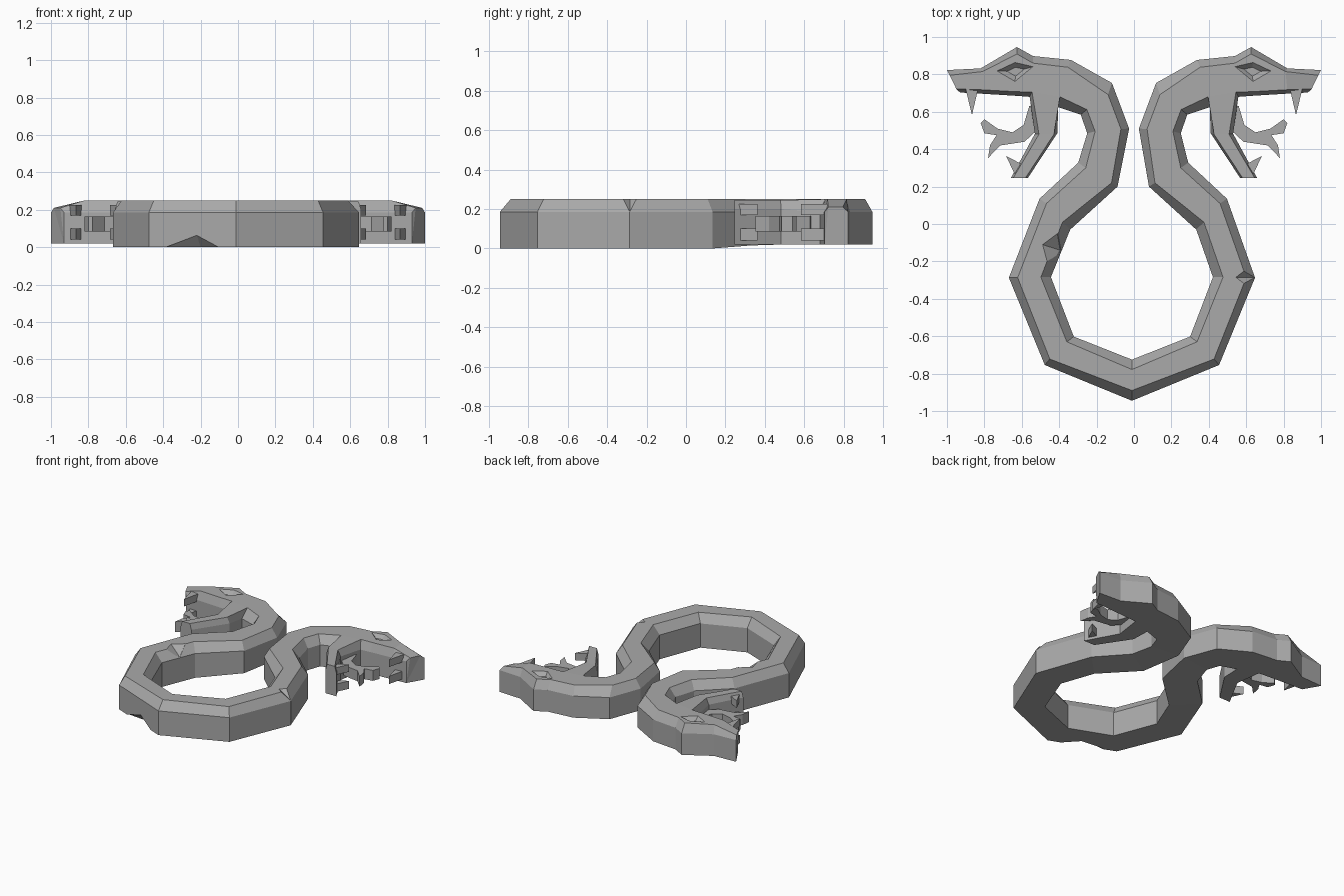
import bpy, bmesh
from mathutils import Vector

cube = bpy.data.objects.get("Cube")
if cube:
    bpy.data.objects.remove(cube, do_unlink=True)

GREY = (0.4, 0.4, 0.4, 1)
stone = bpy.data.materials.new("stone grey")
stone.use_nodes = True
stone.diffuse_color = GREY
stone.node_tree.nodes["Principled BSDF"].inputs["Base Color"].default_value = GREY


def finish(bm, name):
    bmesh.ops.remove_doubles(bm, verts=bm.verts, dist=0.001)
    bmesh.ops.recalc_face_normals(bm, faces=bm.faces)
    mesh = bpy.data.meshes.new(name)
    bm.to_mesh(mesh)
    bm.free()
    mesh.materials.append(stone)
    ob = bpy.data.objects.new(name, mesh)
    bpy.context.collection.objects.link(ob)
    return ob


def add_station(bm, flip, shift, ob, ot, it, ib, base, wall, top):
    """Six-point cross-section: flat base, upright walls, chamfered top."""
    corners = ((ob, base), (ob, wall), (ot, top), (it, top), (ib, wall), (ib, base))
    return [bm.verts.new((-x + shift if flip else x, y, z)) for (x, y), z in corners]


def loft(bm, stations, open_seg=None):
    for s, (a, b) in enumerate(zip(stations, stations[1:])):
        for k in range(6):
            if s == open_seg and k < 2:
                continue
            n = (k + 1) % 6
            bm.faces.new((a[k], a[n], b[n], b[k]))
    bm.faces.new(stations[-1])


# Outer foot, outer top, inner top, inner foot of each section from tail to snout
BODY = [
    ((-.011, -.945), (-.011, -.89), (-.011, -.778), (-.011, -.725)),
    ((.455, -.754), (.428, -.722), (.337, -.63), (.30, -.602)),
    ((.647, -.287), (.60, -.287), (.476, -.284), (.422, -.284)),
    ((.497, .135), (.46, .11), (.374, .01), (.333, -.03)),
    ((.29, .328), (.25, .30), (.112, .22), (.08, .20)),
    ((.25, .485), (.208, .495), (.07, .508), (.026, .51)),
    ((.285, .585), (.252, .612), (.139, .692), (.118, .754)),
    ((.405, .625), (.396, .68), (.353, .838), (.337, .877)),
    ((.558, .68), (.545, .705), (.54, .86), (.54, .898)),
    ((.64, .686), (.64, .708), (.626, .909), (.626, .946)),
    ((.82, .697), (.82, .718), (.81, .815), (.82, .832)),
    ((.93, .703), (.95, .722), (.985, .795), (1.0, .823)),
]
JAW = [
    ((.41, .485), (.428, .48), (.508, .48), (.53, .482)),
    ((.567, .247), (.58, .247), (.645, .247), (.658, .247)),
]

bm = bmesh.new()
for flip in (False, True):
    rows = []
    for i, pts in enumerate(BODY):
        shift = -.022 if i < 3 else -.008 if i < 5 else 0
        base = 0 if i < 4 else .015 if i == 4 else .02
        rows.append(add_station(bm, flip, shift, *pts, base, .185, .21 if i == 11 else .25))
    loft(bm, rows, open_seg=7)
    # Lower jaw grows out of the gap left under the cheek
    root = rows[7][:3] + rows[8][2::-1]
    loft(bm, [root] + [add_station(bm, flip, 0, *p, .02, .2, .245) for p in JAW])
bmesh.ops.triangulate(bm, faces=[f for f in bm.faces if len(f.verts) > 4])
serpent = finish(bm, "serpent_body")


def hull(bm, points):
    verts = [bm.verts.new(p) for p in points]
    bmesh.ops.convex_hull(bm, input=verts)


def carve(target, name, groups):
    for points in groups:
        bm = bmesh.new()
        hull(bm, points)
        cutter = finish(bm, name)
        mod = target.modifiers.new(name, "BOOLEAN")
        mod.operation = "DIFFERENCE"
        mod.solver = "EXACT"
        mod.object = cutter
        bpy.context.view_layer.update()
        result = bpy.data.meshes.new_from_object(
            target.evaluated_get(bpy.context.evaluated_depsgraph_get()))
        target.modifiers.clear()
        target.data = result
        bpy.data.objects.remove(cutter, do_unlink=True)


# Recessed diamond eyes
eye_centre = Vector((.63, .815))
EYE = [(.545, .84), (.636, .861), (.727, .818), (.636, .765)]
eyes = []
for side in (1, -1):
    pts = []
    for p in EYE:
        for scale, z in ((1.15, .255), (.5, .222)):
            q = eye_centre + (Vector(p) - eye_centre) * scale
            pts.append((side * q.x, q.y, z))
    eyes.append(pts)
carve(serpent, "eye_cutter", eyes)

# Chips: outer rim, inner rim and underside
carve(serpent, "chip_cutter", [
    [(.545, -.285, .25), (.6, -.24, .252), (.6, -.33, .252), (.648, -.285, .185), (.7, -.285, .3)],
    [(-.49, -.11, .251), (-.41, -.05, .251), (-.455, -.24, .251), (-.395, -.14, .185), (-.3, -.1, .35)],
    [(-.4, -.78, -.001), (-.1, -.908, -.001), (-.22, -.858, .065), (-.2, -.8, -.001), (-.3, -.98, -.1)],
])


def slab(name, outline, low, high):
    for side, label in ((1, "left"), (-1, "right")):
        bm = bmesh.new()
        face = bm.faces.new([bm.verts.new((side * x, y, low)) for x, y in outline])
        up = bmesh.ops.extrude_face_region(bm, geom=[face])["geom"]
        bmesh.ops.translate(bm, vec=(0, 0, high - low),
                            verts=[v for v in up if isinstance(v, bmesh.types.BMVert)])
        bmesh.ops.triangulate(bm, faces=[f for f in bm.faces if len(f.verts) > 4])
        finish(bm, f"{label}_{name}")


# Fangs in pairs on both jaws
for level, (low, high) in {"bottom": (.04, .1), "top": (.17, .225)}.items():
    slab(f"upper_fang_{level}", [(.9, .72), (.866, .583), (.834, .72)], low, high)
    slab(f"lower_fang_{level}", [(.63, .25), (.684, .364), (.6, .32), (.58, .3)], low, high)

# Forked tongue
slab("tongue", [(.51, .65), (.56, .63), (.59, .53), (.65, .49), (.73, .51), (.8, .56),
                (.82, .54), (.8, .485), (.735, .475), (.77, .42), (.78, .353),
                (.715, .42), (.585, .44), (.5, .52)], .085, .165)
